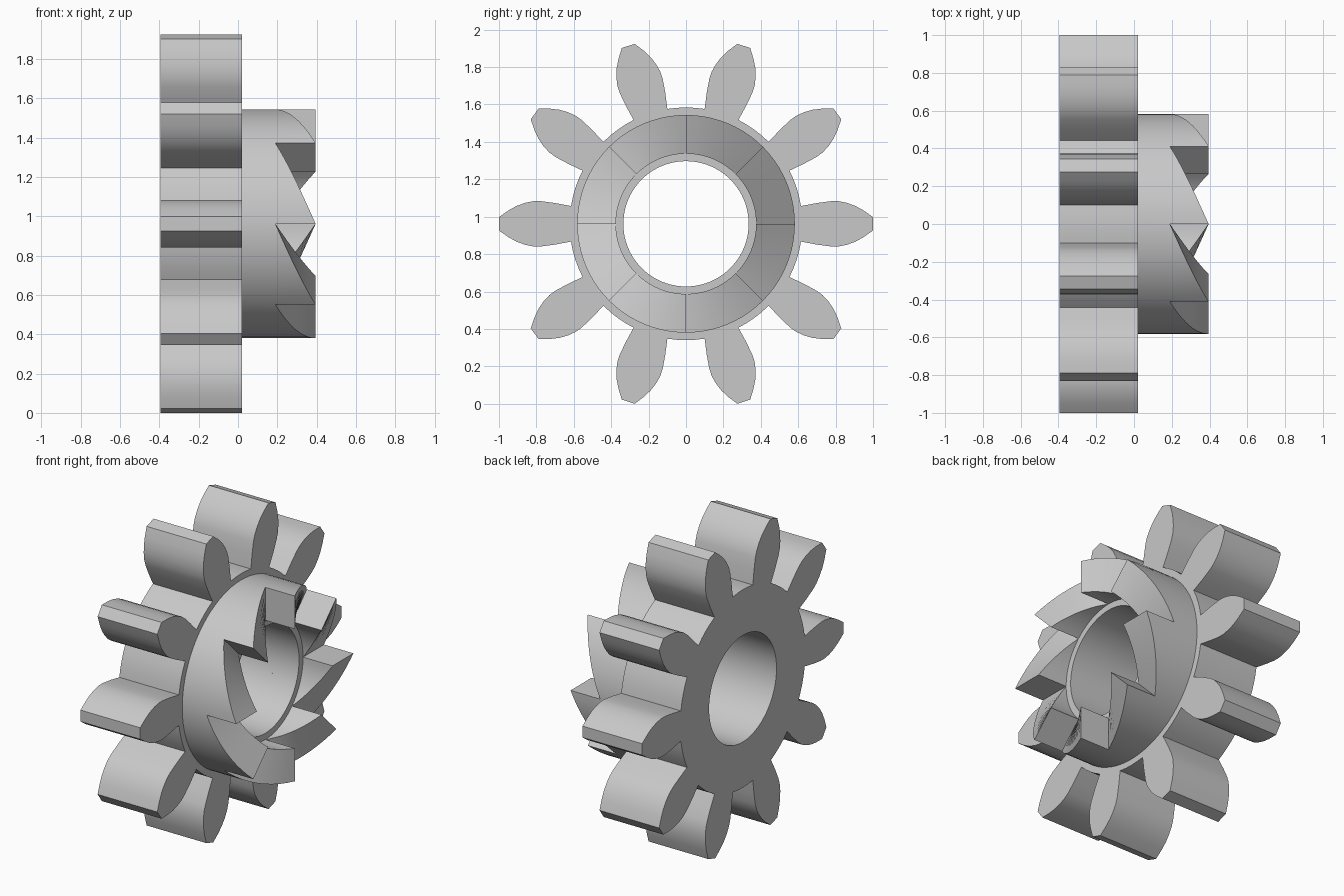
import bpy
import bmesh
from math import sin, cos, atan2, hypot, radians, tau

# Main dimensions; the axle runs along x
AXIS_Z = 0.962
BACK, FACE, VALLEY, PEAK = -0.395, 0.02, 0.19, 0.395
BORE, SLEEVE, CLUTCH, ROOT = 0.335, 0.375, 0.582, 0.622
TEETH, RATCHETS = 10, 8

# One flank of a gear tooth: (distance along tooth, half width)
FLANK = [(0.615, 0.095), (0.7, 0.111), (0.775, 0.121), (0.815, 0.121),
         (0.86, 0.112), (0.905, 0.096), (0.95, 0.071), (1.0, 0.036)]

old = bpy.data.objects.get("Cube")
if old:
    bpy.data.objects.remove(old, do_unlink=True)

steel = bpy.data.materials.new("plain grey")
steel.use_nodes = True
grey = (0.58, 0.58, 0.58, 1)
steel.diffuse_color = grey
steel.node_tree.nodes["Principled BSDF"].inputs["Base Color"].default_value = grey


def point(x, r, a):
    """Cylinder coordinates around the axle."""
    return (x, r * cos(a), AXIS_Z + r * sin(a))


def add_face(bm, points):
    """Add a face, skipping points that coincide."""
    unique = list(dict.fromkeys(points))
    if len(unique) > 2:
        bm.faces.new([bm.verts.new(p) for p in unique])


def finish(bm, name):
    bmesh.ops.remove_doubles(bm, verts=bm.verts, dist=0.0001)
    bmesh.ops.recalc_face_normals(bm, faces=bm.faces)
    mesh = bpy.data.meshes.new(name)
    bm.to_mesh(mesh)
    bm.free()
    mesh.materials.append(steel)
    obj = bpy.data.objects.new(name, mesh)
    bpy.context.collection.objects.link(obj)
    bpy.ops.object.select_all(action="DESELECT")
    obj.select_set(True)
    bpy.context.view_layer.objects.active = obj
    bpy.ops.object.shade_smooth_by_angle(angle=radians(25))
    return obj


def build_gear():
    """Flat gear outline with a bore, extruded along the axle."""
    bm = bmesh.new()
    half_base = atan2(FLANK[0][1], FLANK[0][0])
    pitch = tau / TEETH
    for t in range(TEETH):
        mid = t * pitch
        base = [mid - half_base + 2 * half_base * i / 4 for i in range(5)]
        gap_end = mid + pitch - half_base
        gap = [base[-1] + (gap_end - base[-1]) * i / 4 for i in range(5)]
        # Hub ring under the tooth and the following gap
        for angles in (base, gap):
            for a, b in zip(angles, angles[1:]):
                add_face(bm, [point(BACK, BORE, a), point(BACK, ROOT, a),
                              point(BACK, ROOT, b), point(BACK, BORE, b)])
        # Tooth
        outline = [(u, -w) for u, w in FLANK[1:]] + [(u, w) for u, w in FLANK[:0:-1]]
        tooth = [point(BACK, hypot(u, w), mid + atan2(w, u)) for u, w in outline]
        add_face(bm, tooth + [point(BACK, ROOT, a) for a in reversed(base)])
    bmesh.ops.remove_doubles(bm, verts=bm.verts, dist=0.0001)
    result = bmesh.ops.extrude_face_region(bm, geom=bm.faces[:], use_keep_orig=True)
    moved = [g for g in result["geom"] if isinstance(g, bmesh.types.BMVert)]
    bmesh.ops.translate(bm, verts=moved, vec=(FACE - BACK, 0, 0))
    return finish(bm, "pinion_gear")


def build_clutch():
    """Collar with rising sawtooth ramps and a thin inner sleeve."""
    bm = bmesh.new()
    steps = 10
    sector = tau / RATCHETS
    for s in range(RATCHETS):
        for i in range(steps):
            a, b = (s * sector + sector * k / steps for k in (i, i + 1))
            xa, xb = (VALLEY + (PEAK - VALLEY) * k / steps for k in (i, i + 1))
            # Each strip joins two (x start, x end, radius) rims
            strips = [
                ((FACE, CLUTCH), (VALLEY, CLUTCH)),
                ((VALLEY, SLEEVE), (VALLEY, BORE)),
                ((VALLEY, BORE), (FACE, BORE)),
                ((FACE, BORE), (FACE, CLUTCH)),
            ]
            for (x1, r1), (x2, r2) in strips:
                add_face(bm, [point(x1, r1, a), point(x2, r2, a),
                              point(x2, r2, b), point(x1, r1, b)])
            # Tooth walls and ramp
            for r in (CLUTCH, SLEEVE):
                add_face(bm, [point(VALLEY, r, a), point(xa, r, a),
                              point(xb, r, b), point(VALLEY, r, b)])
            add_face(bm, [point(xa, CLUTCH, a), point(xa, SLEEVE, a),
                          point(xb, SLEEVE, b), point(xb, CLUTCH, b)])
        # Straight drop at the end of the ramp
        end = (s + 1) * sector
        add_face(bm, [point(VALLEY, CLUTCH, end), point(PEAK, CLUTCH, end),
                      point(PEAK, SLEEVE, end), point(VALLEY, SLEEVE, end)])
    return finish(bm, "ratchet_collar")


build_gear()
build_clutch()
